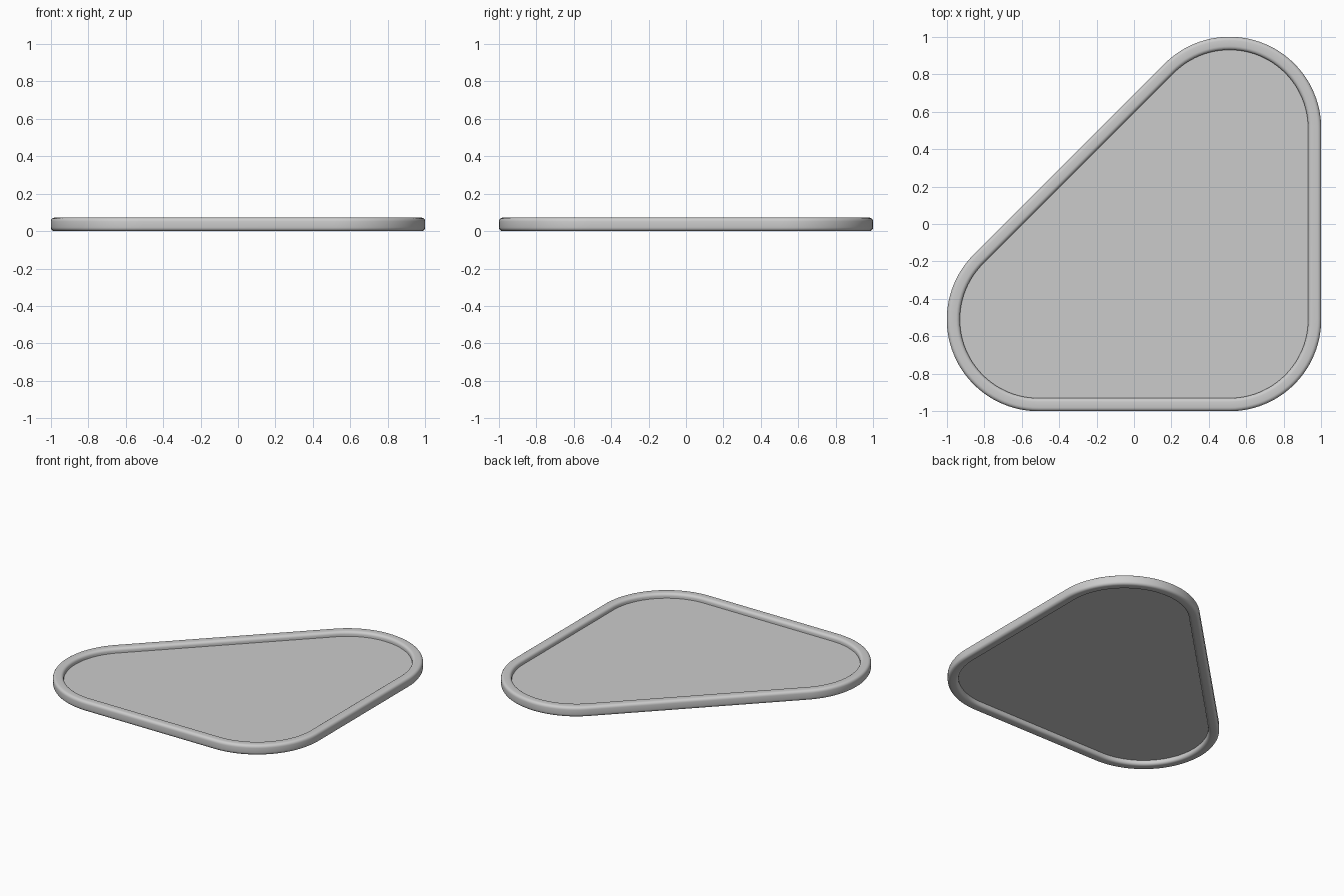
import bpy, bmesh
from math import cos, sin, pi, radians

if "Cube" in bpy.data.objects:
    bpy.data.objects.remove(bpy.data.objects["Cube"])

RO, C, W, H = 0.49, 0.51, 0.07, 0.072   # corner radius, corner centre, rim width, rim height
# corner centres with start / end angle of each rounded corner (counter-clockwise)
CORNERS = [((C, -C), -90, 0), ((C, C), 0, 135), ((-C, -C), 135, 270)]


def outline(offset, steps_per_90=24):
    pts = []
    for (cx, cy), a0, a1 in CORNERS:
        n = round(steps_per_90 * (a1 - a0) / 90)
        for i in range(n + 1):
            a = radians(a0 + (a1 - a0) * i / n)
            r = RO - offset
            pts.append((cx + r * cos(a), cy + r * sin(a)))
    return pts


def finish(name, bm, angle):
    bmesh.ops.recalc_face_normals(bm, faces=bm.faces)
    me = bpy.data.meshes.new(name)
    bm.to_mesh(me)
    bm.free()
    ob = bpy.data.objects.new(name, me)
    bpy.context.collection.objects.link(ob)
    bpy.ops.object.select_all(action='DESELECT')
    ob.select_set(True)
    bpy.context.view_layer.objects.active = ob
    bpy.ops.object.shade_smooth_by_angle(angle=radians(angle))


# rim: rounded-square section swept around the outline
R = 0.02
section = []
for sx, sz, a0 in ((1, 1, 0), (-1, 1, 90), (-1, -1, 180), (1, -1, 270)):
    for i in range(5):
        a = radians(a0 + 90 * i / 4)
        section.append((W / 2 + sx * (W / 2 - R) + R * cos(a),
                        H / 2 + sz * (H / 2 - R) + R * sin(a)))
bm = bmesh.new()
loops = [[bm.verts.new((x, y, z)) for x, y in outline(o)] for o, z in section]
for k, a in enumerate(loops):
    b = loops[(k + 1) % len(loops)]
    for i in range(len(a)):
        j = (i + 1) % len(a)
        bm.faces.new((a[i], a[j], b[j], b[i]))
finish("rim", bm, 40)

# flat panel filling the rim at mid height
bm = bmesh.new()
T = 0.006
low, top = [[bm.verts.new((x, y, H / 2 + s * T / 2)) for x, y in outline(W - 0.01)] for s in (-1, 1)]
bm.faces.new(low)
bm.faces.new(top)
for i in range(len(low)):
    j = (i + 1) % len(low)
    bm.faces.new((low[i], low[j], top[j], top[i]))
finish("panel", bm, 30)
